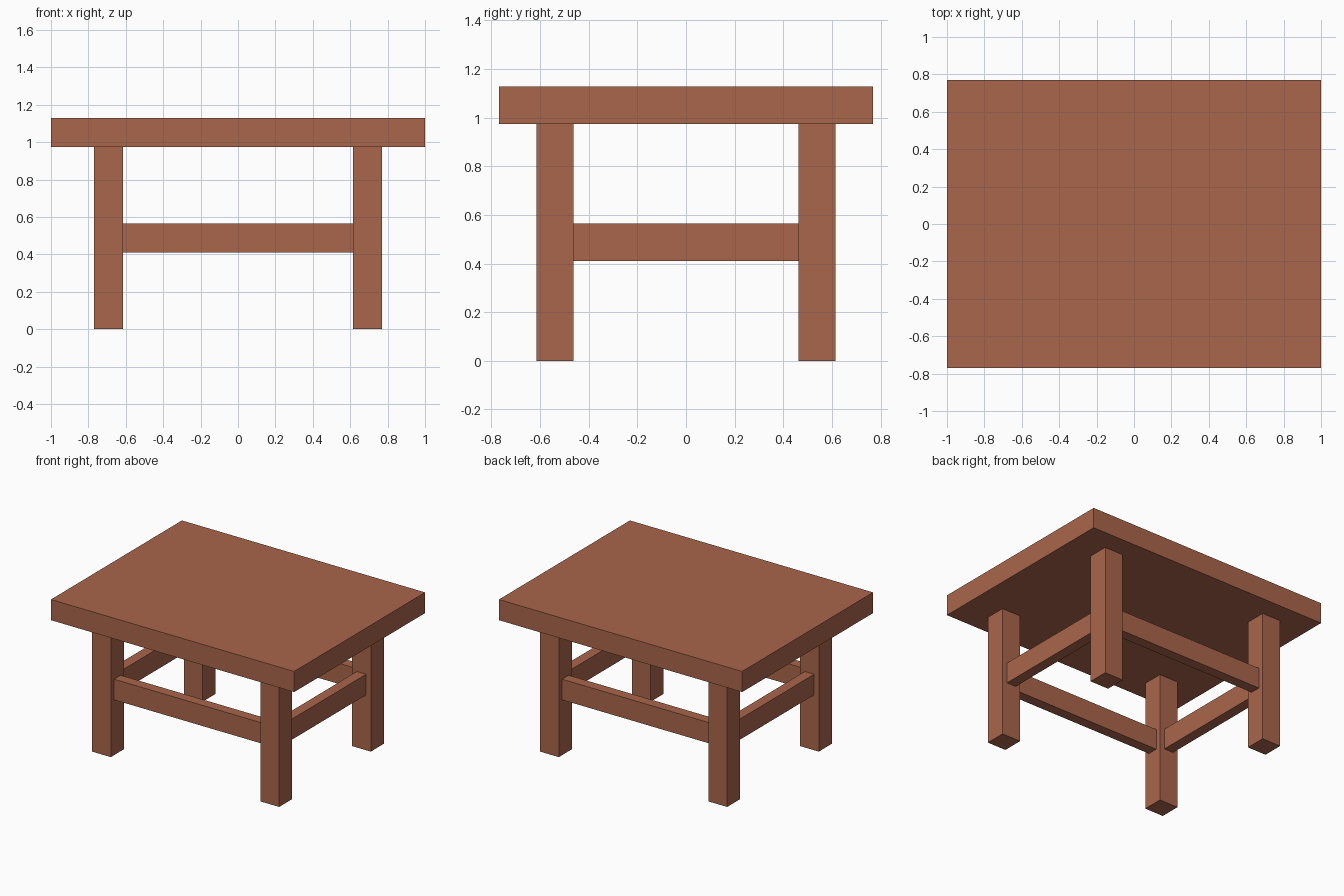
import bpy

if "Cube" in bpy.data.objects:
    bpy.data.objects.remove(bpy.data.objects["Cube"])

U = 2 / 13                      # timber width, all sizes derive from it
TOP_Z = 1.128
LEG_H = TOP_Z - U
LEG_X, LEG_Y = 4.5 * U, 3.5 * U   # leg centres
RAIL_Z = 0.488                  # stretcher centre height

wood = bpy.data.materials.new("reddish brown wood")
wood.diffuse_color = (0.402, 0.133, 0.070, 1)
wood.use_nodes = True
wood.node_tree.nodes["Principled BSDF"].inputs["Base Color"].default_value = wood.diffuse_color


def box(name, centre, size):
    bpy.ops.mesh.primitive_cube_add(size=1, location=centre)
    ob = bpy.context.object
    ob.name = name
    ob.scale = size
    bpy.ops.object.transform_apply(location=False, rotation=False, scale=True)
    ob.data.materials.append(wood)
    return ob


# table top
box("table_top", (0, 0, TOP_Z - U / 2), (2, 10 * U, U))

# four legs
for sx, nx in ((-1, "left"), (1, "right")):
    for sy, ny in ((-1, "front"), (1, "back")):
        box(f"{ny}_{nx}_leg", (sx * LEG_X, sy * LEG_Y, LEG_H / 2), (U, U, LEG_H))

# stretchers between the legs, half as thick as the legs
for s, n in ((-1, "front"), (1, "back")):
    box(f"{n}_stretcher", (0, s * LEG_Y, RAIL_Z), (2 * LEG_X - U, U / 2, U))
for s, n in ((-1, "left"), (1, "right")):
    box(f"{n}_stretcher", (s * LEG_X, 0, RAIL_Z), (U / 2, 2 * LEG_Y - U, U))
